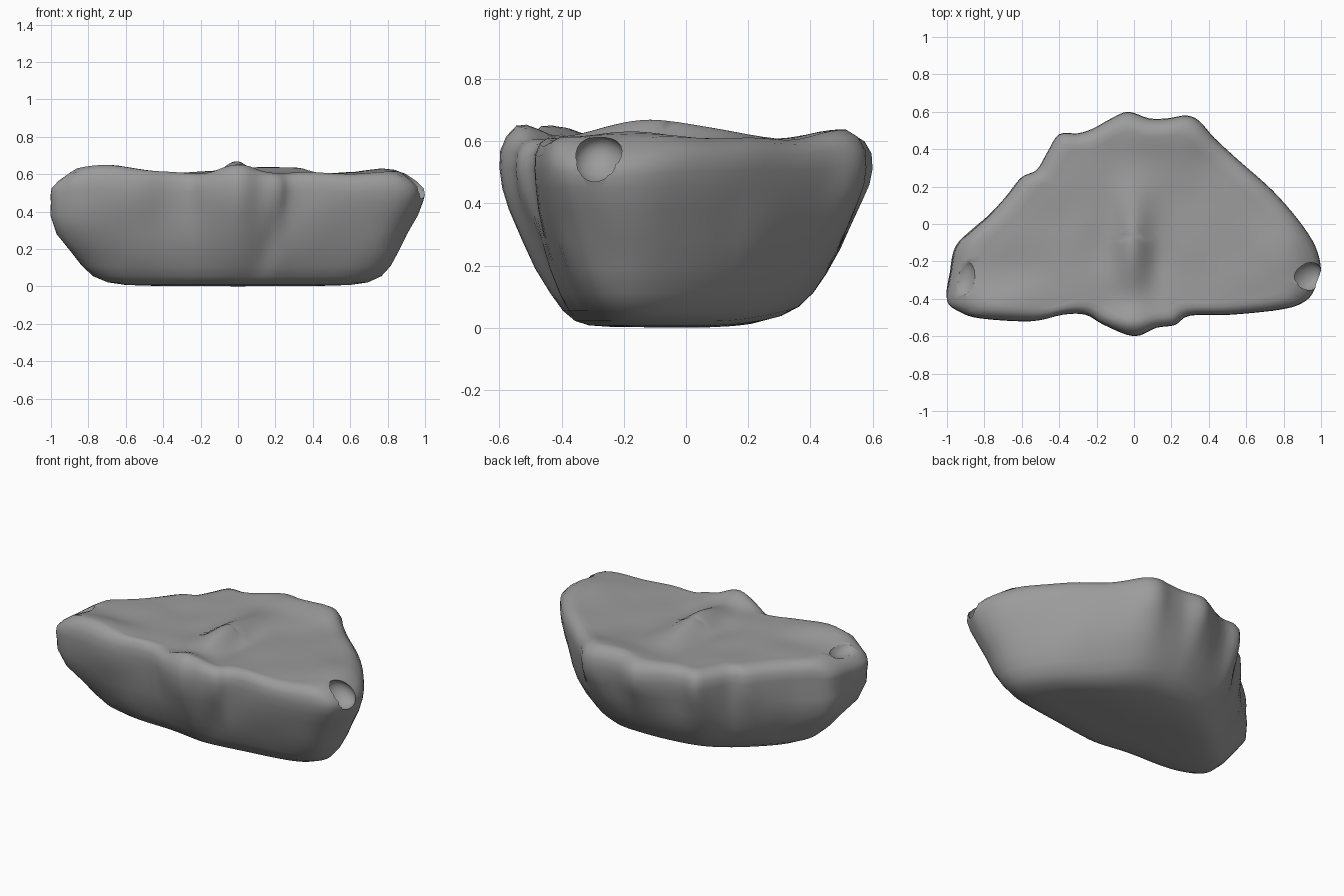
import bpy, bmesh, math
from mathutils import Vector, noise

if "Cube" in bpy.data.objects:
    bpy.data.objects.remove(bpy.data.objects["Cube"])

# Widest outline of the boulder, anticlockwise from its left tip
OUTLINE = [(1, -.25), (.97, -.12), (.88, .02), (.74, .18), (.56, .34), (.43, .46),
           (.35, .55), (.28, .58), (.18, .565), (.08, .565), (-.03, .6), (-.12, .565),
           (-.22, .51), (-.3, .485), (-.4, .48), (-.46, .39), (-.52, .29), (-.6, .25),
           (-.68, .15), (-.78, .04), (-.86, -.03), (-.95, -.12), (-.98, -.26), (-1, -.41),
           (-.93, -.47), (-.82, -.505), (-.55, -.52), (-.38, -.485), (-.26, -.485),
           (-.16, -.54), (0, -.6), (.12, -.555), (.22, -.54), (.3, -.49), (.52, -.485),
           (.8, -.455), (.92, -.41), (.97, -.34)]
# Side profile from the underside up to the rim: scale of the outline, height
PROFILE = [(.2, .002), (.4, .003), (.55, .008), (.64, .022), (.715, .055), (.78, .11),
           (.855, .19), (.915, .28), (.965, .38), (.99, .45), (1, .51), (.995, .56),
           (.96, .595), (.9, .612)]
TOP_SCALES = [.84, .77, .69, .61, .53, .46, .39, .33, .27, .21, .16, .11, .06]
CENTRE = Vector((0, -.06))
STEPS = 4


def resample(points):
    """Catmull-Rom curve through a closed loop."""
    pts, out = [Vector(p) for p in points], []
    n = len(pts)
    for i in range(n):
        a, b, c, d = (pts[(i + k) % n] for k in (-1, 0, 1, 2))
        for k in range(STEPS):
            t = k / STEPS
            out.append(b + (c - a) * (t / 2) + (a * 2 - b * 5 + c * 4 - d) * (t * t / 2)
                       + (b * 3 - a - c * 3 + d) * (t ** 3 / 2))
    return out


def relax(loop, rounds):
    """Softened copy of a closed loop."""
    for _ in range(rounds):
        loop = [(loop[i - 1] + p * 2 + loop[(i + 1) % len(loop)]) / 4
                for i, p in enumerate(loop)]
    return loop


def bump(x, y, cx, cy, rx, ry):
    return math.exp(-((x - cx) / rx) ** 2 - ((y - cy) / ry) ** 2)


def lumps(x, y, z, size):
    return noise.noise(Vector((x, y, z)) * size + Vector((3, 7, 1)))


def top_height(x, y):
    """Gently hollowed top with a middle ridge and raised corners."""
    z = .603 + .01 * lumps(x, y, 0, 4)
    z += .064 * bump(x, y, -.01, -.1, .085, .26)
    z -= .022 * bump(x, y, .14, -.13, .07, .2)
    z -= .012 * bump(x, y, -.16, -.1, .08, .2)
    z += .05 * bump(x, y, -.7, -.43, .2, .13)
    z += .035 * bump(x, y, .2, .48, .35, .12)
    z += .03 * bump(x, y, .78, -.17, .12, .18)
    z += .045 * bump(x, y, 0, -.52, .13, .07)
    return z - .35 * max(0, abs(x) - .86)


def add_object(name, bm):
    mesh = bpy.data.meshes.new(name)
    bmesh.ops.recalc_face_normals(bm, faces=bm.faces)
    bm.to_mesh(mesh)
    bm.free()
    obj = bpy.data.objects.new(name, mesh)
    bpy.context.collection.objects.link(obj)
    return obj


stone = bpy.data.materials.new("stone_grey")
stone.use_nodes = True
stone.diffuse_color = (.33, .33, .33, 1)
stone.node_tree.nodes["Principled BSDF"].inputs["Base Color"].default_value = (.33, .33, .33, 1)

# Boulder: stacked rings of the outline, closed at both ends
crisp = resample(OUTLINE)
soft = relax(crisp, 60)
bm = bmesh.new()
rings = []
for scale, height in PROFILE + [(s, None) for s in TOP_SCALES]:
    ring = []
    level = 1 if height is None else min(1, height / .48)
    for sharp_pt, soft_pt in zip(crisp, soft):
        # The flutes fade towards the foot, sooner along the back
        detail = level ** (1.6 if sharp_pt.y > .1 else 1)
        x, y = CENTRE + (soft_pt.lerp(sharp_pt, detail) - CENTRE) * scale
        if height is None:
            z = top_height(x, y)
        else:
            # The foot is longer and sits further back
            x *= 1 + .15 * (1 - level) ** (1.5 if x > 0 else 1)
            y += .02 * (1 - level)
            # The rim follows the top; the underside rises at the back
            blend = max(0, (height - .45) / .165)
            z = height + blend * (top_height(x, y) - .61)
            z += .6 * (1 - level) * max(0, y - .08) ** 2
            # Broad lumps, a slanting front crease, one full and one lean end
            wall = math.sin(math.pi * min(1, height / .5))
            push = 1 + .03 * wall * lumps(x, y, z, 4)
            push -= .05 * wall * bump(x, y, .1 + .35 * z, -.45, .07, .2)
            push += .04 * bump(x, z, -.95, .32, .2, .08)
            push -= .04 * bump(x, z, .95, .22, .2, .12)
            x, y = x * push, y * push
        ring.append(bm.verts.new((x, y, z)))
    rings.append(ring)
count = len(crisp)
for low, high in zip(rings, rings[1:]):
    for i in range(count):
        j = (i + 1) % count
        bm.faces.new((low[i], low[j], high[j], high[i]))
for ring, z in ((rings[0], .001), (rings[-1], top_height(*CENTRE))):
    hub = bm.verts.new((CENTRE.x, CENTRE.y, z))
    for i in range(count):
        bm.faces.new((ring[i], ring[(i + 1) % count], hub))
boulder = add_object("boulder", bm)
boulder.data.materials.append(stone)


# Weathered pockets at both ends
def pocket(name, centre, size, turn):
    bm = bmesh.new()
    bmesh.ops.create_icosphere(bm, subdivisions=3, radius=1)
    cutter = add_object(name, bm)
    cutter.data.materials.append(stone)
    cutter.location, cutter.scale, cutter.rotation_euler = centre, size, turn
    cutter.hide_render = True
    cutter.hide_set(True)
    cut = boulder.modifiers.new(name, "BOOLEAN")
    cut.operation, cut.solver, cut.object = "DIFFERENCE", "EXACT", cutter
    return cutter


cutters = [pocket("left_pocket_cutter", (.92, -.28, .54), (.1, .085, .065), (.35, .6, .2)),
           pocket("right_pocket_cutter", (-.91, -.29, .62), (.065, .1, .05), (0, -.4, -.2))]

bpy.context.view_layer.objects.active = boulder
boulder.select_set(True)
for modifier in list(boulder.modifiers):
    bpy.ops.object.modifier_apply(modifier=modifier.name)
for cutter in cutters:
    bpy.data.objects.remove(cutter)
bpy.ops.object.shade_smooth_by_angle(angle=math.radians(50))
